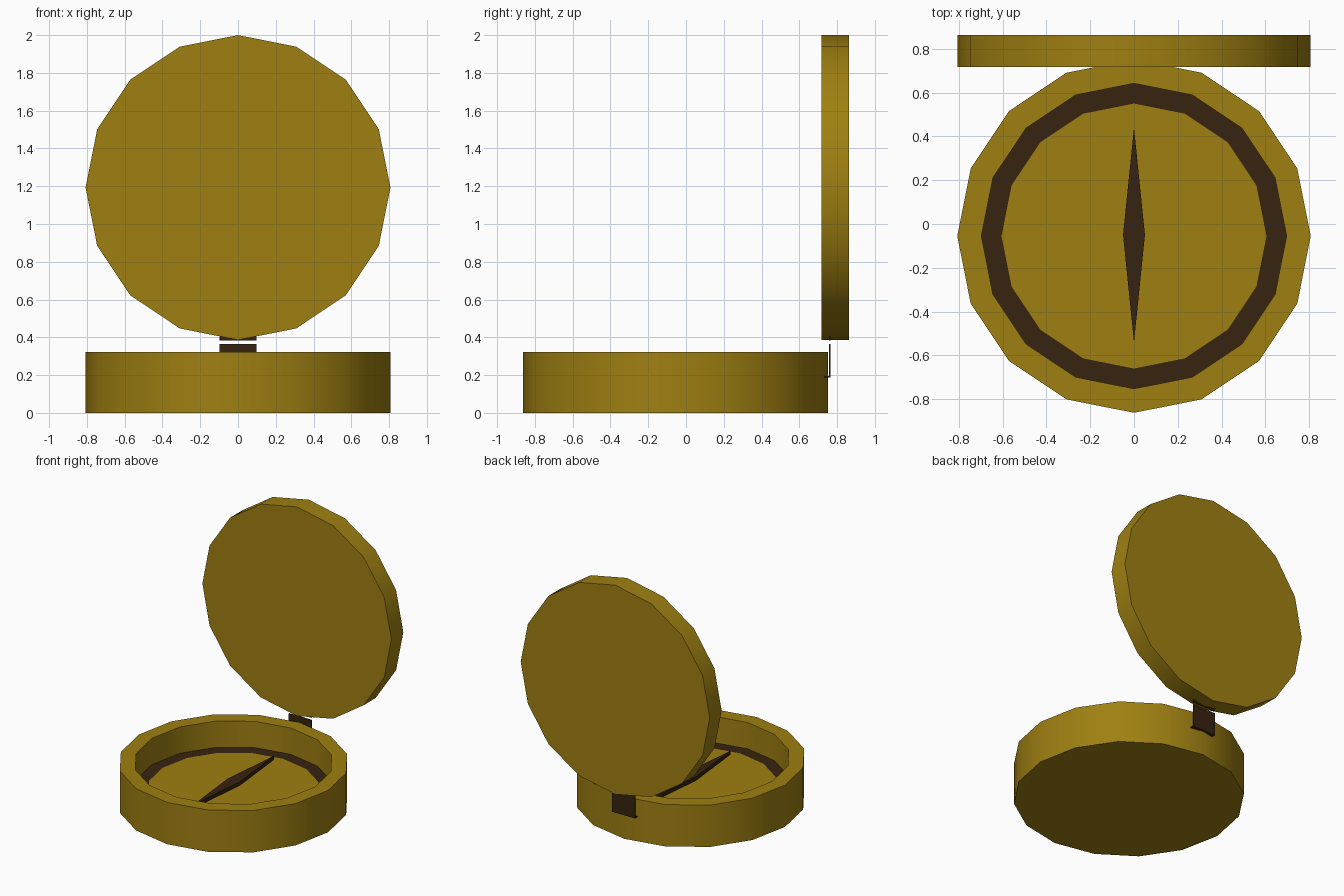
import bpy, bmesh, math
from mathutils import Matrix

cube = bpy.data.objects.get("Cube")
if cube:
    bpy.data.objects.remove(cube, do_unlink=True)

SIDES = 16
BASE_Y = -0.055


def material(name, rgb):
    m = bpy.data.materials.new(name)
    m.diffuse_color = (*rgb, 1)
    m.use_nodes = True
    m.node_tree.nodes["Principled BSDF"].inputs["Base Color"].default_value = (*rgb, 1)
    return m


gold = material("old gold", (0.345, 0.215, 0.006))
brown = material("dark brown", (0.038, 0.017, 0.005))


def finish(name, bm, mats):
    bmesh.ops.recalc_face_normals(bm, faces=bm.faces)
    mesh = bpy.data.meshes.new(name)
    bm.to_mesh(mesh)
    bm.free()
    for m in mats:
        mesh.materials.append(m)
    obj = bpy.data.objects.new(name, mesh)
    bpy.context.collection.objects.link(obj)
    bpy.ops.object.select_all(action='DESELECT')
    obj.select_set(True)
    bpy.context.view_layer.objects.active = obj
    bpy.ops.object.shade_smooth_by_angle(angle=math.radians(30))
    return obj


def lathe(name, profile, matrix, mats, dark_band=None):
    """Revolve (radius, height) points, capping both ends; one band may be dark."""
    bm = bmesh.new()
    rings = []
    for r, h in profile:
        angles = [2 * math.pi * i / SIDES for i in range(SIDES)]
        rings.append([bm.verts.new((r * math.cos(a), r * math.sin(a), h)) for a in angles])
    for k, (lo, hi) in enumerate(zip(rings, rings[1:])):
        for i in range(SIDES):
            j = (i + 1) % SIDES
            face = bm.faces.new((lo[i], lo[j], hi[j], hi[i]))
            face.material_index = 1 if k == dark_band else 0
    bm.faces.new(rings[0])
    bm.faces.new(rings[-1])
    bm.transform(matrix)
    return finish(name, bm, mats)


def box(name, x, y, z):
    """Box from (min, max) pairs."""
    bm = bmesh.new()
    bmesh.ops.create_cube(bm, size=1)
    size = [b - a for a, b in (x, y, z)]
    mid = [(a + b) / 2 for a, b in (x, y, z)]
    bm.transform(Matrix.Translation(mid) @ Matrix.Diagonal((*size, 1)))
    return finish(name, bm, [brown])


# Hollow case: outer wall, rim, inner wall, dark dial ring, gold dial
lathe("case", [(0.807, 0), (0.807, 0.323), (0.697, 0.323), (0.697, 0.12), (0.605, 0.12)],
      Matrix.Translation((0, BASE_Y, 0)), [gold, brown], dark_band=3)

# Upright lid behind the case
lathe("lid", [(0.807, 0), (0.807, 0.145)],
      Matrix.Translation((0, 0.863, 1.193)) @ Matrix.Rotation(math.pi / 2, 4, 'X'), [gold])

# Diamond compass needle
bm = bmesh.new()
outline = [(0.05, 0), (0, 0.49), (-0.05, 0), (0, -0.49)]
face = bm.faces.new([bm.verts.new((x, y + BASE_Y + 0.005, 0.155)) for x, y in outline])
top = bmesh.ops.extrude_face_region(bm, geom=[face])
bmesh.ops.translate(bm, vec=(0, 0, 0.03),
                    verts=[g for g in top["geom"] if isinstance(g, bmesh.types.BMVert)])
finish("needle", bm, [brown])

# Hinge: thin plate on the case with a tab, and a leaf running into the lid
box("hinge_plate", (-0.098, 0.098), (0.758, 0.764), (0.19, 0.365))
box("hinge_tab", (-0.098, 0.098), (0.73, 0.764), (0.188, 0.195))
box("hinge_leaf", (-0.098, 0.098), (0.758, 0.764), (0.383, 0.45))
